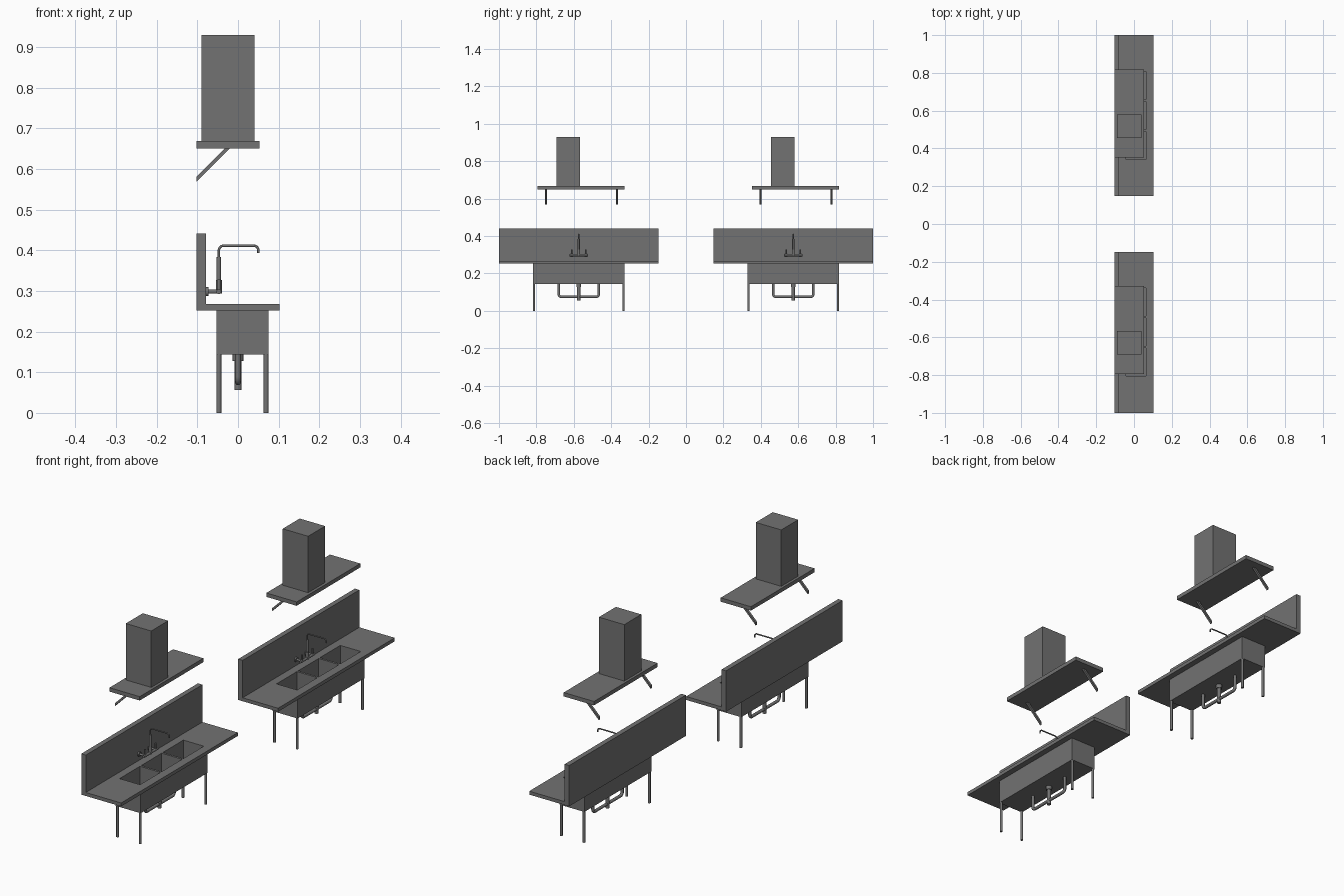
import bpy, bmesh, math
from mathutils import Vector

if "Cube" in bpy.data.objects:
    bpy.data.objects.remove(bpy.data.objects["Cube"])

grey = bpy.data.materials.new("dark grey steel")
grey.diffuse_color = (0.17, 0.17, 0.17, 1)
grey.use_nodes = True
grey.node_tree.nodes["Principled BSDF"].inputs["Base Color"].default_value = grey.diffuse_color


def add_mesh(name, bm):
    bmesh.ops.recalc_face_normals(bm, faces=bm.faces)
    me = bpy.data.meshes.new(name)
    bm.to_mesh(me)
    bm.free()
    me.materials.append(grey)
    ob = bpy.data.objects.new(name, me)
    bpy.context.collection.objects.link(ob)
    return ob


def select(ob):
    bpy.ops.object.select_all(action='DESELECT')
    ob.select_set(True)
    bpy.context.view_layer.objects.active = ob


def box(name, x, y, z):
    bm = bmesh.new()
    bmesh.ops.create_cube(bm, size=1)
    for v in bm.verts:
        v.co = [r[0] + (c + 0.5) * (r[1] - r[0]) for c, r in zip(v.co, (x, y, z))]
    return add_mesh(name, bm)


def prism(name, pts, y0, y1):
    """Extrude an xz outline along y."""
    bm = bmesh.new()
    f = bm.faces.new([bm.verts.new((x, y0, z)) for x, z in pts])
    r = bmesh.ops.extrude_face_region(bm, geom=[f])
    moved = [g for g in r["geom"] if isinstance(g, bmesh.types.BMVert)]
    bmesh.ops.translate(bm, verts=moved, vec=(0, y1 - y0, 0))
    return add_mesh(name, bm)


def rod(name, a, b, radius, sides=16):
    a, b = Vector(a), Vector(b)
    d = b - a
    bm = bmesh.new()
    bmesh.ops.create_cone(bm, cap_ends=True, segments=sides, radius1=radius,
                          radius2=radius, depth=d.length)
    rot = d.to_track_quat('Z', 'Y')
    for v in bm.verts:
        v.co = rot @ v.co + (a + b) / 2
    ob = add_mesh(name, bm)
    select(ob)
    bpy.ops.object.shade_smooth_by_angle(angle=math.radians(40))
    return ob


def tube(name, pts, radius, bend):
    """Round pipe along a path whose corners are rounded."""
    pts = [Vector(p) for p in pts]
    path = [pts[0]]
    for p, q, r in zip(pts, pts[1:], pts[2:]):
        a = q + (p - q).normalized() * bend
        b = q + (r - q).normalized() * bend
        c = a + b - q
        for i in range(7):
            t = i / 6 * math.pi / 2
            path.append(c + (a - c) * math.cos(t) + (b - c) * math.sin(t))
    path.append(pts[-1])
    cu = bpy.data.curves.new(name, 'CURVE')
    cu.dimensions = '3D'
    cu.bevel_depth = radius
    cu.bevel_resolution = 3
    cu.use_fill_caps = True
    sp = cu.splines.new('POLY')
    sp.points.add(len(path) - 1)
    for s, p in zip(sp.points, path):
        s.co = (*p, 1)
    cu.materials.append(grey)
    ob = bpy.data.objects.new(name, cu)
    bpy.context.collection.objects.link(ob)
    select(ob)
    bpy.ops.object.convert(target='MESH')
    bpy.ops.object.shade_smooth_by_angle(angle=math.radians(40))


def cut(ob, cutters):
    select(ob)
    for c in cutters:
        m = ob.modifiers.new("cut", 'BOOLEAN')
        m.operation = 'DIFFERENCE'
        m.solver = 'EXACT'
        m.object = c
        bpy.ops.object.modifier_apply(modifier=m.name)


def sink_unit(cy, tag):
    def Y(a, b):
        return (cy + a, cy + b)

    # counter, splashback and three-bowl basin
    counter = box("counter" + tag, (-0.102, 0.102), Y(-0.4265, 0.4265), (0.252, 0.268))
    box("splashback" + tag, (-0.102, -0.079), Y(-0.4265, 0.4265), (0.268, 0.441))
    basin = box("basin" + tag, (-0.053, 0.075), Y(-0.245, 0.245), (0.144, 0.252))
    w = (0.466 - 0.02) / 3
    cutters = []
    for i in range(3):
        y0 = -0.232 + i * (w + 0.01)
        cutters.append(box("bowl_cutter", (-0.042, 0.063), Y(y0, y0 + w), (0.155, 0.3)))
    cut(counter, cutters)
    cut(basin, cutters)
    for c in cutters:
        bpy.data.objects.remove(c)

    # legs
    for x in (-0.047, 0.069):
        for y in (-0.239, 0.239):
            rod("leg" + tag, (x, cy + y, 0), (x, cy + y, 0.15), 0.006)

    # drain pipes
    tube("drain_pipe" + tag, [(0, cy - 0.107, 0.146), (0, cy - 0.107, 0.075),
                              (0, cy + 0.107, 0.075), (0, cy + 0.107, 0.146)], 0.007, 0.014)
    rod("drain_trap" + tag, (0, cy, 0.056), (0, cy, 0.145), 0.009)
    rod("drain_collar" + tag, (0, cy, 0.127), (0, cy, 0.145), 0.013)

    # wall tap with two handles and a swan spout
    fx, fz = -0.047, 0.298
    rod("tap_bar" + tag, (fx, cy - 0.05, fz), (fx, cy + 0.05, fz), 0.006)
    for s in (-1, 1):
        y = cy + s * 0.038
        rod("tap_inlet" + tag, (-0.079, y, fz), (fx, y, fz), 0.005)
        rod("tap_flange" + tag, (-0.079, y, fz), (-0.073, y, fz), 0.011)
        rod("tap_handle" + tag, (fx, y, fz), (fx, y, 0.328), 0.004)
    rod("spout_base" + tag, (fx, cy, 0.293), (fx, cy, 0.327), 0.0075)
    rod("spout_sleeve" + tag, (fx, cy, 0.327), (fx, cy, 0.383), 0.0055)
    tube("spout" + tag, [(fx, cy, 0.38), (fx, cy, 0.411), (0.05, cy, 0.411),
                         (0.05, cy, 0.393)], 0.003, 0.011)

    # extractor hood with chimney and diagonal brackets
    box("hood_plate" + tag, (-0.102, 0.053), Y(-0.2205, 0.2445), (0.65, 0.668))
    box("hood_chimney" + tag, (-0.09, 0.04), Y(-0.118, 0.006), (0.668, 0.929))
    for y in (-0.175, 0.2045):
        prism("hood_bracket" + tag, [(-0.102, 0.568), (-0.02, 0.65), (-0.033, 0.65),
                                     (-0.102, 0.581)], cy + y - 0.005, cy + y + 0.005)


sink_unit(0.5735, "_back")
sink_unit(-0.5735, "_front")
